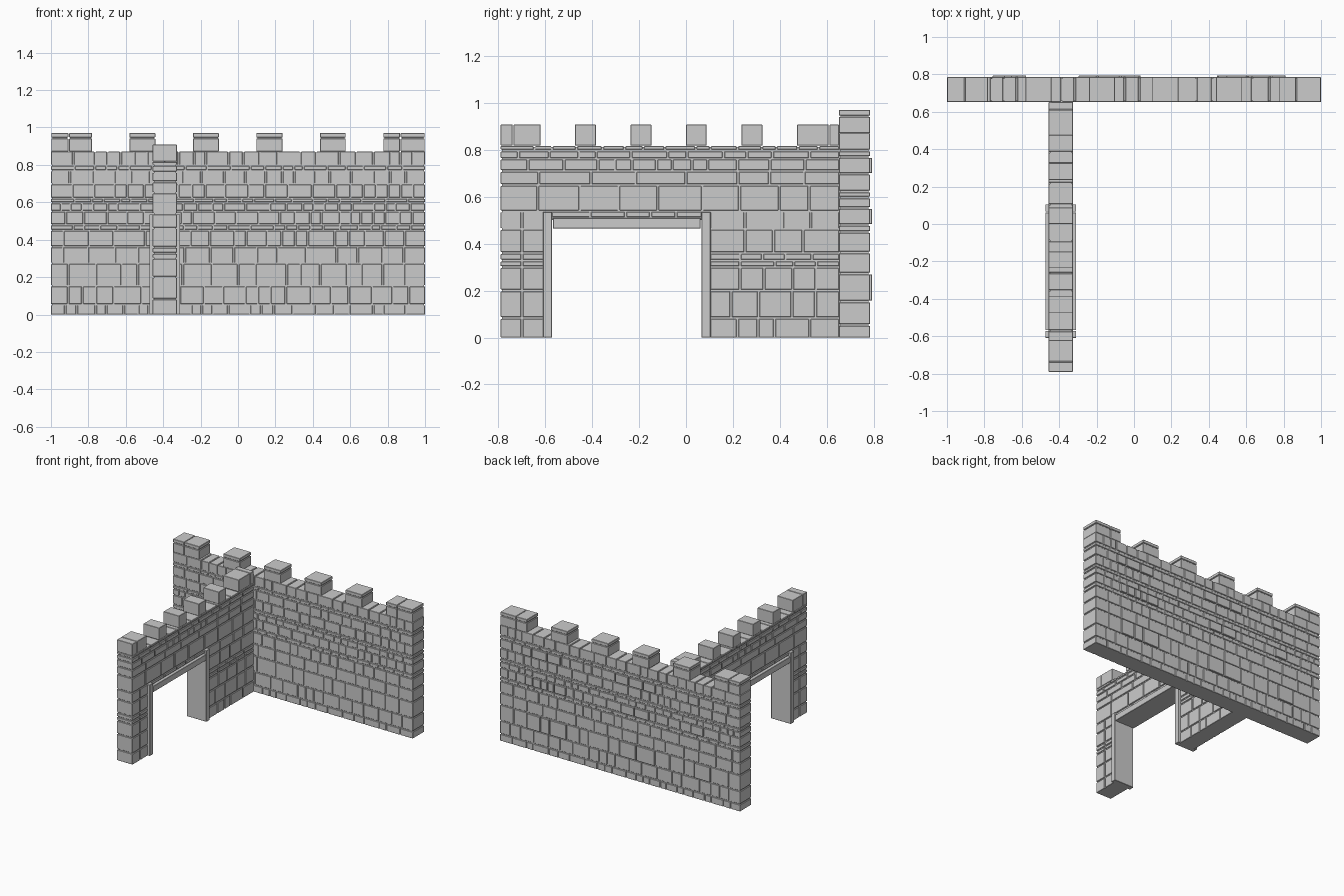
import bpy, bmesh, random
from mathutils import Matrix, Vector

if "Cube" in bpy.data.objects:
    bpy.data.objects.remove(bpy.data.objects["Cube"])

random.seed(7)
GAP = 0.008      # joint width between stones
INSET = 0.006    # how far the mortar sits behind the stone faces
LX, LY = (-1.0, 1.0), (0.652, 0.785)       # long wall footprint
SX, SY = (-0.456, -0.326), (-0.79, 0.652)  # gate wall footprint


def make(name, boxes, bevel=0.0):
    """One object made of boxes given as ((x0,x1),(y0,y1),(z0,z1))."""
    bm = bmesh.new()
    for b in boxes:
        size = Vector([r[1] - r[0] for r in b])
        mid = Vector([(r[0] + r[1]) / 2 for r in b])
        bmesh.ops.create_cube(bm, size=1.0, matrix=Matrix.Translation(mid) @ Matrix.Diagonal((*size, 1)))
    me = bpy.data.meshes.new(name)
    bm.to_mesh(me)
    bm.free()
    ob = bpy.data.objects.new(name, me)
    bpy.context.collection.objects.link(ob)
    if bevel:
        m = ob.modifiers.new("worn_edges", 'BEVEL')
        m.width, m.segments = bevel, 1
    return ob


def course(a, b, z0, z1, lo, hi):
    """Split a run a..b into stones of random width, leaving joints."""
    cuts = [a]
    while b - cuts[-1] > hi + lo:
        cuts.append(cuts[-1] + random.uniform(lo, hi))
    if b - cuts[-1] > hi:
        cuts.append((cuts[-1] + b) / 2)
    cuts.append(b)
    h = GAP / 2
    return [((p + (h if p > a else 0), q - (h if q < b else 0)),
             (z0 + (h if z0 > 0 else 0), z1 - h)) for p, q in zip(cuts, cuts[1:])]


def inset(r):
    return (r[0] + INSET, r[1] - INSET)


# Long wall courses, with a few stones standing proud at the back
levels = [0, .053, .153, .273, .363, .45, .48, .552, .597, .622, .698, .77, .797, .875]
stones = []
for i, (z0, z1) in enumerate(zip(levels, levels[1:])):
    lo, hi = (0.06, 0.17) if z1 - z0 > 0.08 else (0.05, 0.13)
    for x, z in course(*LX, z0, z1, lo, hi):
        proud = 0.009 if i in (2, 6, 10) and any(p < sum(x) / 2 < q for p, q in
                ((-.71, -.6), (-.27, .04), (.49, .78))) else 0
        stones.append((x, (LY[0], LY[1] + proud), z))
make("long_wall_stones", stones, 0.002)
make("long_wall_mortar", [(inset(LX), inset(LY), (0, 0.866))])

# Long wall battlements: block with a thin capping slab
merlons = [(-1, -.905), (-.905, -.778), (-.582, -.44), (-.243, -.10),
           (.096, .24), (.436, .578), (.775, .868), (.868, 1)]
make("long_wall_merlons", [((a + .002, b - .002), LY, z) for a, b in merlons
                           for z in ((.872, .941), (.947, .97))], 0.002)
make("long_wall_merlon_cores", [((a + .008, b - .008), inset(LY), (.86, .96)) for a, b in merlons])

# Gate wall: two piers beside the opening, then full courses above
stones = []
levels = [0, .083, .2, .3, .328, .36, .462, .538]
for a, b in ((SY[0], -.608), (.105, SY[1])):
    for z0, z1 in zip(levels, levels[1:]):
        stones += [(SX, y, z) for y, z in course(a, b, z0, z1, .07, .17)]
levels = [.538, .65, .71, .762, .797, .82]
for z0, z1 in zip(levels, levels[1:]):
    lo, hi = (.1, .23) if z1 - z0 > .055 else (.06, .16)
    stones += [(SX, y, z) for y, z in course(*SY, z0, z1, lo, hi)]
make("gate_wall_stones", stones, 0.002)
end = SY[1] + .01
make("gate_wall_mortar", [(inset(SX), (SY[0] + INSET, -.6), (0, .55)),
                          (inset(SX), (.1, end), (0, .55)),
                          (inset(SX), (SY[0] + INSET, end), (.53, .812))])

# Gate frame: two jambs and a lintel that stand proud of the wall
FX = (-.474, -.309)
make("gate_jambs", [(FX, (-.609, -.571), (0, .536)), (FX, (.066, .105), (0, .536))], 0.002)
make("gate_lintel", [(FX, (-.568, .062), (.465, .51))], 0.002)
make("lintel_packing_stones", [(SX, y, z) for y, z in course(-.571, .066, .51, .54, .1, .2)], 0.002)
make("lintel_packing_mortar", [(inset(SX), (-.58, .08), (.5, .545))])

# Gate wall battlements
make("gate_wall_merlons", [(SX, y, (.818, .908)) for y in
     ((SY[0], -.739), (-.735, -.62), (-.474, -.384), (-.236, -.147), (0, .088),
      (.236, .326), (.474, .608), (.612, SY[1]))], 0.002)
